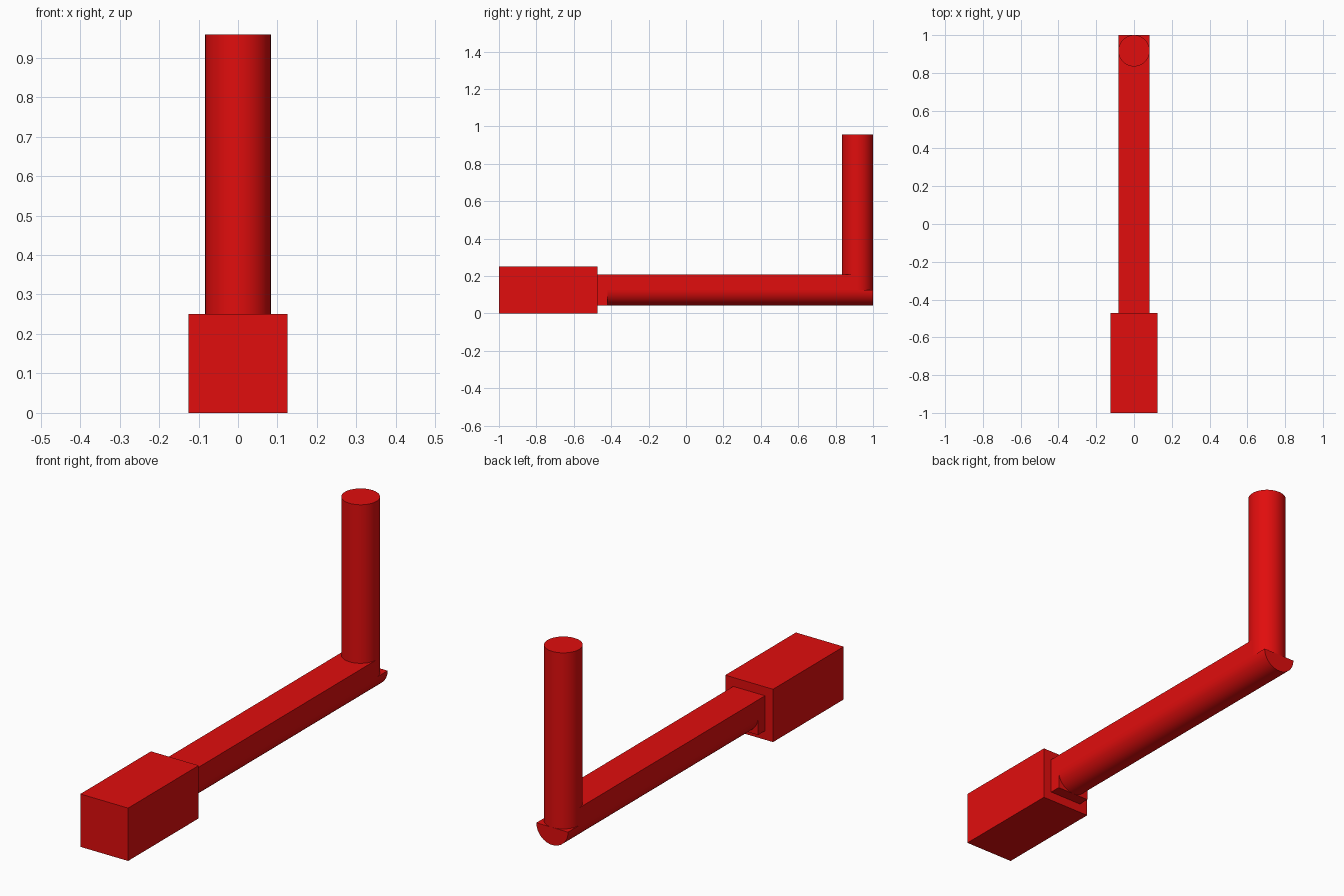
import bpy, bmesh, math

if "Cube" in bpy.data.objects:
    bpy.data.objects.remove(bpy.data.objects["Cube"])

R = 0.083      # half width of arm and radius of post
ZC = 0.125     # centre height of the arm
SEGS = 64

red = bpy.data.materials.new("red")
red.diffuse_color = (0.75, 0.004, 0.004, 1)
red.use_nodes = True
red.node_tree.nodes["Principled BSDF"].inputs["Base Color"].default_value = red.diffuse_color


def extrude(name, profile, axis, smooth=False):
    """Extrude a closed outline of 3D points along a vector."""
    bm = bmesh.new()
    face = bm.faces.new([bm.verts.new(p) for p in profile])
    top = bmesh.ops.extrude_face_region(bm, geom=[face], use_keep_orig=True)["geom"]
    bmesh.ops.translate(bm, vec=axis, verts=[g for g in top if isinstance(g, bmesh.types.BMVert)])
    bmesh.ops.recalc_face_normals(bm, faces=bm.faces[:])
    mesh = bpy.data.meshes.new(name)
    bm.to_mesh(mesh)
    bm.free()
    mesh.materials.append(red)
    ob = bpy.data.objects.new(name, mesh)
    bpy.context.collection.objects.link(ob)
    if smooth:
        bpy.ops.object.select_all(action='DESELECT')
        ob.select_set(True)
        bpy.context.view_layer.objects.active = ob
        bpy.ops.object.shade_smooth_by_angle(angle=math.radians(30))
    return ob


def box(name, half, y0, y1, z0, z1):
    outline = [(-half, y0, z0), (half, y0, z0), (half, y0, z1), (-half, y0, z1)]
    return extrude(name, outline, (0, y1 - y0, 0))


# Square grip block and the short collar joining it to the arm
box("grip_block", 0.125, -1.0, -0.472, 0.0, 0.25)
box("collar", R, -0.472, -0.42, ZC - R, ZC + R)

# Arm: square upper half, rounded underside reaching past the post
box("arm_top", R, -0.42, 1 - R, ZC, ZC + R)
half_round = [(R * math.cos(a), -0.42, ZC - R * math.sin(a))
              for a in (math.pi * i / (SEGS // 2) for i in range(SEGS // 2 + 1))]
extrude("arm_underside", half_round, (0, 1.42, 0), smooth=True)

# Upright round post
circle = [(R * math.cos(a), 1 - R + R * math.sin(a), ZC)
          for a in (math.tau * i / SEGS for i in range(SEGS))]
extrude("post", circle, (0, 0, 0.958 - ZC), smooth=True)
